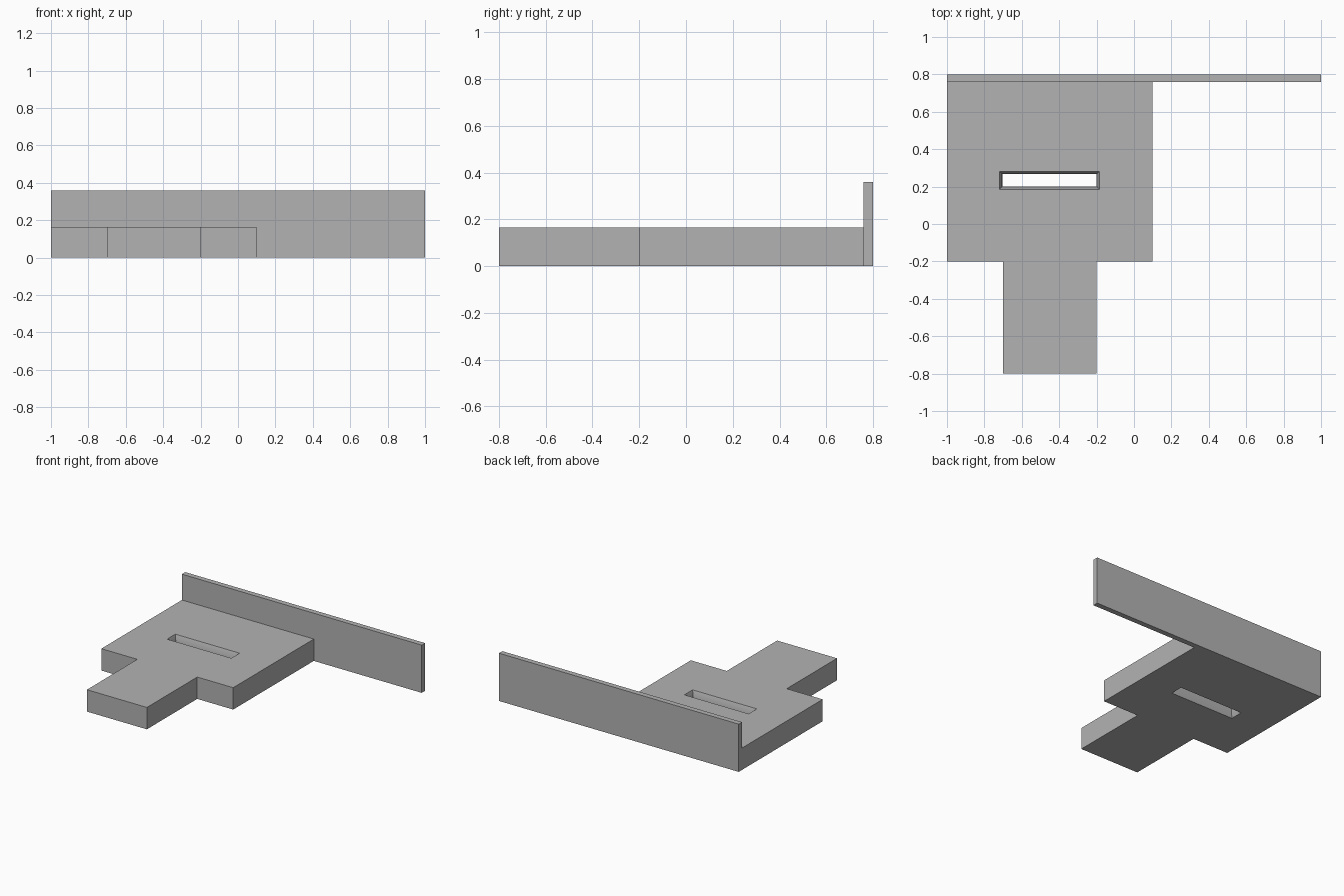
import bpy, bmesh, math

cube = bpy.data.objects.get("Cube")
if cube:
    bpy.data.objects.remove(cube, do_unlink=True)

grey = bpy.data.materials.new("plain grey")
grey.use_nodes = True
colour = (0.45, 0.45, 0.45, 1)
grey.diffuse_color = colour
grey.node_tree.nodes["Principled BSDF"].inputs["Base Color"].default_value = colour

THICK = 0.165


def loft(name, rings):
    """Closed solid through a stack of matching outlines."""
    bm = bmesh.new()
    loops = [[bm.verts.new(p) for p in ring] for ring in rings]
    for a, b in zip(loops, loops[1:]):
        for i in range(len(a)):
            j = (i + 1) % len(a)
            bm.faces.new((a[i], a[j], b[j], b[i]))
    bm.faces.new(loops[0][::-1])
    bm.faces.new(loops[-1])
    bmesh.ops.recalc_face_normals(bm, faces=bm.faces)
    mesh = bpy.data.meshes.new(name)
    bm.to_mesh(mesh)
    bm.free()
    mesh.materials.append(grey)
    obj = bpy.data.objects.new(name, mesh)
    bpy.context.collection.objects.link(obj)
    return obj


def prism(name, outline, height):
    return loft(name, [[(x, y, z) for x, y in outline] for z in (0, height)])


# Flat plate with a narrower tab at the front
plate = prism("base_plate", [(-1, -0.2), (-0.7, -0.2), (-0.7, -0.8), (-0.2, -0.8),
                             (-0.2, -0.2), (0.1, -0.2), (0.1, 0.76), (-1, 0.76)], THICK)

# Upright strip along the back
prism("back_wall", [(-1, 0.76), (1, 0.76), (1, 0.8), (-1, 0.8)], 0.36)

# Slot cutter, narrowest at mid height and flaring to both faces
rings = []
STEPS = 12
for k in range(-STEPS - 1, STEPS + 2):
    t = k / STEPS
    flare = 0.016 * t * t
    hx, hy = 0.252 + flare, 0.033 + flare
    z = THICK / 2 * (1 + t)
    rings.append([(-0.452 + sx * hx, 0.233 + sy * hy, z)
                  for sx, sy in ((-1, -1), (1, -1), (1, 1), (-1, 1))])
cutter = loft("slot_cutter", rings)
cutter.hide_render = True

slot = plate.modifiers.new("slot", "BOOLEAN")
slot.operation = "DIFFERENCE"
slot.solver = "EXACT"
slot.object = cutter
bpy.ops.object.select_all(action="DESELECT")
bpy.context.view_layer.objects.active = plate
plate.select_set(True)
bpy.ops.object.modifier_apply(modifier=slot.name)
bpy.data.objects.remove(cutter, do_unlink=True)
bpy.ops.object.shade_smooth_by_angle(angle=math.radians(30))
